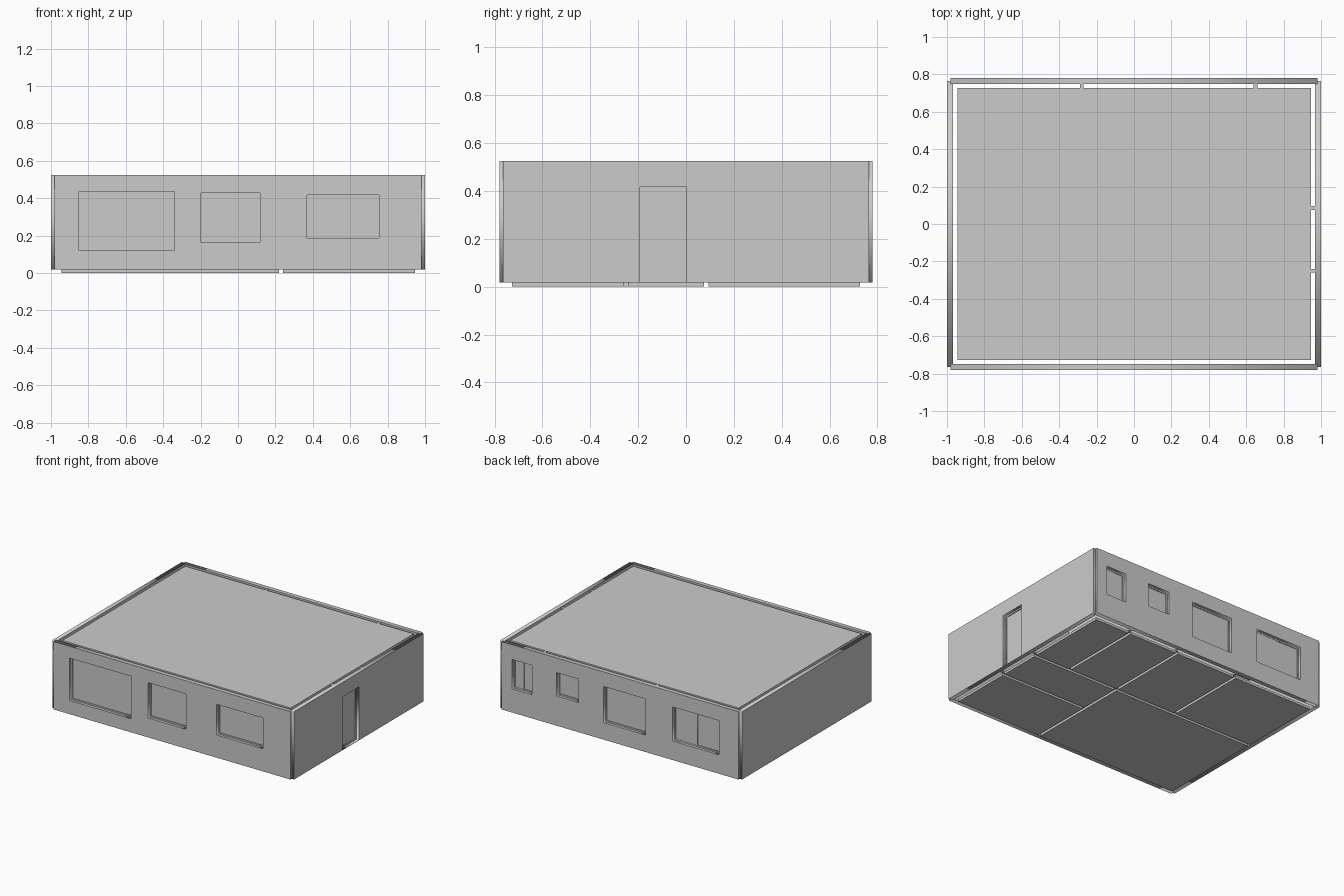
import bpy
from math import pi

if "Cube" in bpy.data.objects:
    bpy.data.objects.remove(bpy.data.objects["Cube"])

Z0, Z1 = 0.018, 0.525          # wall bottom and top
T = 0.032                      # outer wall thickness


def box(name, x0, x1, y0, y1, z0, z1):
    bpy.ops.mesh.primitive_cube_add(size=1, location=((x0 + x1) / 2, (y0 + y1) / 2, (z0 + z1) / 2))
    ob = bpy.context.object
    ob.name = name
    ob.scale = (x1 - x0, y1 - y0, z1 - z0)
    return ob


def panel(name, axis, pos, thick, outer, holes=()):
    """Upright plate with rectangular holes; rects are (a0, a1, z0, z1)."""
    cu = bpy.data.curves.new(name, 'CURVE')
    cu.dimensions, cu.fill_mode, cu.extrude = '2D', 'BOTH', thick / 2
    for a0, a1, z0, z1 in (outer, *holes):
        sp = cu.splines.new('POLY')
        sp.points.add(3)
        sp.use_cyclic_u = True
        for p, (a, z) in zip(sp.points, ((a0, z0), (a1, z0), (a1, z1), (a0, z1))):
            p.co = (a, z, 0, 1)
    ob = bpy.data.objects.new(name, cu)
    bpy.context.collection.objects.link(ob)
    if axis == 'y':
        ob.rotation_euler, ob.location = (pi / 2, 0, 0), (0, pos, 0)
    else:
        ob.rotation_euler, ob.location = (pi / 2, 0, pi / 2), (pos, 0, 0)
    bpy.ops.object.select_all(action='DESELECT')
    ob.select_set(True)
    bpy.context.view_layer.objects.active = ob
    bpy.ops.object.convert(target='MESH')


def filling(name, axis, side, face, rect, leaves=1):
    """Slim frame and one or two leaves set deep in an opening."""
    a0, a1, z0, z1 = rect
    f = 0.011
    inner = (a0 + f, a1 - f, z0 + f, z1 - f)
    panel(name + "_frame", axis, side * (face - T + 0.006), 0.012, rect, [inner])
    w = (inner[1] - inner[0]) / leaves
    for i in range(leaves):
        leaf = (inner[0] + i * w, inner[0] + (i + 1) * w, inner[2], inner[3])
        panel(f"{name}_leaf_{i + 1}", axis, side * (face - T + 0.004 + 0.004 * i), 0.004, leaf)


# Openings: horizontal range, height range
front = [(-.85, -.34, .12, .437), (-.197, .117, .163, .427), (.37, .755, .187, .417)]
back = [(.727, .893, .195, .415), (.343, .527, .24, .415), (-.21, .135, .145, .415), (-.82, -.435, .16, .415)]
door = (-.192, .002, .02, .417)
X, Y = 1.0, 0.78

# Outer walls
panel("front_wall", 'y', -(Y - T / 2), T, (-.982, .982, Z0, Z1), front)
panel("back_wall", 'y', Y - T / 2, T, (-.982, .982, Z0, Z1), back)
panel("right_wall", 'x', X - T / 2, T, (-.765, .765, Z0, Z1), [door])
panel("left_wall", 'x', -(X - T / 2), T, (-.765, .765, Z0, Z1))

# Windows and door
for i, r in enumerate(front):
    filling(f"front_window_{i + 1}", 'y', -1, Y, r)
for i, r in enumerate(back):
    filling(f"back_window_{i + 1}", 'y', 1, Y, r, 2 if i in (0, 3) else 1)
filling("door", 'x', 1, X, door)

# Ceiling slab, separated from the walls by a narrow gap
IX, IY = .945, .727
box("ceiling", -IX, IX, -IY, IY, Z1 - .02, Z1 - .002)

# Room floors with joints under the partitions
g = .01
PX, PY, PH = .23, .085, -.25
rooms = {
    "back_left": (-IX, -.28 - g, PY + g, IY),
    "back_middle": (-.28 + g, PX - g, PY + g, IY),
    "back_right": (PX + g, .65 - g, PY + g, IY),
    "back_corner": (.65 + g, IX, PY + g, IY),
    "living": (-IX, PX - g, -IY, PY - g),
    "hall": (PX + g, IX, PH + g, PY - g),
    "front_right": (PX + g, IX, -IY, PH - g),
}
for n, r in rooms.items():
    box(n + "_floor", *r, 0, Z0)

# Partitions; some run on to touch the outer wall
EX, EY, TOP = X - T, Y - T, Z1 - .003
for i, x in enumerate((-.28, .65)):
    box(f"cross_partition_{i + 1}", x - g, x + g, PY, EY, Z0, TOP)
box("main_cross_partition", PX - g, PX + g, -IY, IY, Z0, TOP)
box("long_partition", -IX, EX, PY - g, PY + g, Z0, TOP)
box("hall_partition", PX, EX, PH - g, PH + g, Z0, TOP)
